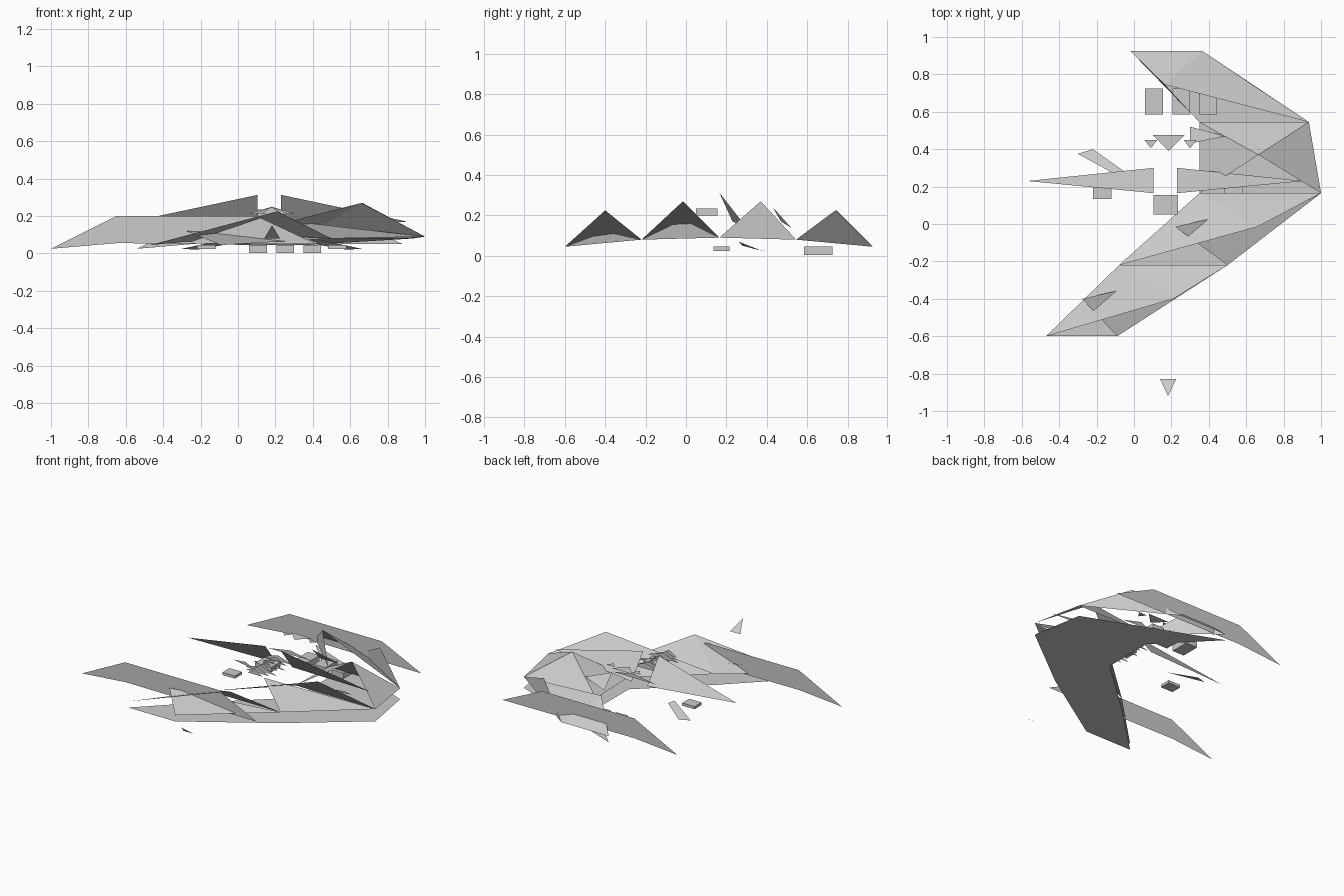
import bpy

if "Cube" in bpy.data.objects:
    bpy.data.objects.remove(bpy.data.objects["Cube"])


def faces(name, polys):
    """One object made of separate flat polygons."""
    verts, idx = [], []
    for p in polys:
        idx.append(list(range(len(verts), len(verts) + len(p))))
        verts += p
    me = bpy.data.meshes.new(name)
    me.from_pydata(verts, [], idx)
    ob = bpy.data.objects.new(name, me)
    bpy.context.collection.objects.link(ob)
    return ob


def box(name, x0, x1, y0, y1, z0, z1):
    bpy.ops.mesh.primitive_cube_add(size=1, location=((x0 + x1) / 2, (y0 + y1) / 2, (z0 + z1) / 2))
    ob = bpy.context.object
    ob.name = name
    ob.scale = (x1 - x0, y1 - y0, z1 - z0)


AXIS = 0.18


def mirror(p, axis=AXIS):
    return [(2 * axis - x, y, z) for x, y, z in p]


# wing stations: trailing x, leading x, y, z
stations = [(-0.47, -0.09, -0.60, 0.045), (-0.08, 0.50, -0.22, 0.08),
            (0.35, 1.00, 0.165, 0.09), (0.35, 0.935, 0.545, 0.08),
            (-0.02, 0.365, 0.925, 0.045)]
T = [(t, y, z) for t, l, y, z in stations]
L = [(l, y, z) for t, l, y, z in stations]


def flat(p):
    return (p[0], p[1], 0.0)


# flat plate under the wing
under = [[T[i], L[i], L[i + 1], T[i + 1]] for i in range(3)] + [[T[3], L[3], T[4]]]
faces("wing_underside", [[flat(p) for p in poly] for poly in under])

# crossed wing skins on the near side: tall front peak, low rear peak
for i, (P, Q) in enumerate([((0.21, -0.40, 0.225), (-0.277, -0.40, 0.12)),
                            ((0.66, -0.015, 0.27), (0.22, -0.015, 0.18))]):
    faces("crossed_skin_%d" % i, [[T[i], T[i + 1], P], [T[i + 1], L[i + 1], P], [L[i], L[i + 1], Q]])

# peaked wing skin in the middle
R = (0.665, 0.37, 0.27)
faces("peaked_skin", [[T[2], T[3], R], [T[3], L[3], R], [L[3], L[2], R]])

# far wing skin
Q = (0.165, 0.745, 0.225)
faces("far_skin", [[T[4], L[4], Q], [L[4], L[3], Q], [T[3], T[4], Q],
                   [L[4], L[3], (0.635, 0.74, 0.225)]])

# upright side plates
for name, dx, y in [("near_side_plate", 0, -0.38), ("far_side_plate", 0.46, 0.87)]:
    prof = [(-1, 0.025), (-0.65, 0.2), (0.1, 0.2), (0.42, 0.05), (-0.65, 0.055)]
    faces(name, [[(x + dx, y, z) for x, z in prof]])

# tilted fins
fin = [(-0.57, 0.23, 0.17), (0.105, 0.165, 0.313), (0.105, 0.30, 0.14)]
faces("left_fin", [fin])
faces("right_fin", [mirror(fin, 0.168)])

# low blades
blade = [(-0.30, 0.375, 0.025), (-0.22, 0.40, 0.02), (-0.05, 0.28, 0.05), (-0.09, 0.26, 0.07)]
faces("left_blade", [blade])
faces("right_blade", [mirror(blade)])

# rear boxes, side pods and centre box
for i in range(3):
    x = 0.06 + 0.145 * i
    box("rear_box_%d" % i, x, x + 0.095, 0.585, 0.725, 0.003, 0.045)
box("left_pod", -0.22, -0.12, 0.135, 0.215, 0.025, 0.045)
box("right_pod", 0.48, 0.58, 0.135, 0.215, 0.025, 0.045)
box("centre_box", 0.105, 0.235, 0.05, 0.155, 0.20, 0.235)

# upright slats along the spine
for i in range(9):
    y = -0.06 + 0.033 * i
    w = 0.06 + 0.07 * (i % 3) / 2
    faces("slat_%d" % i, [[(AXIS - w, y, 0.21), (AXIS + w, y, 0.21), (AXIS, y, 0.25)]])
faces("rear_slat", [[(0.0, 0.35, 0.2), (0.35, 0.35, 0.2), (AXIS, 0.35, 0.23)]])

# small flat triangles
for i, (x, w, y, d) in enumerate([(0.09, 0.035, 0.45, 0.045), (0.185, 0.085, 0.475, 0.085),
                                  (0.30, 0.035, 0.45, 0.045)]):
    faces("rear_triangle_%d" % i, [[(x - w, y, 0.295), (x + w, y, 0.295), (x, y - d, 0.295)]])
faces("wing_chip", [[(0.30, 0.52, 0.14), (0.49, 0.47, 0.17), (0.30, 0.43, 0.24)]])
faces("front_triangle", [[(0.14, -0.83, 0.08), (0.225, -0.83, 0.08), (0.182, -0.92, 0.15)]])
